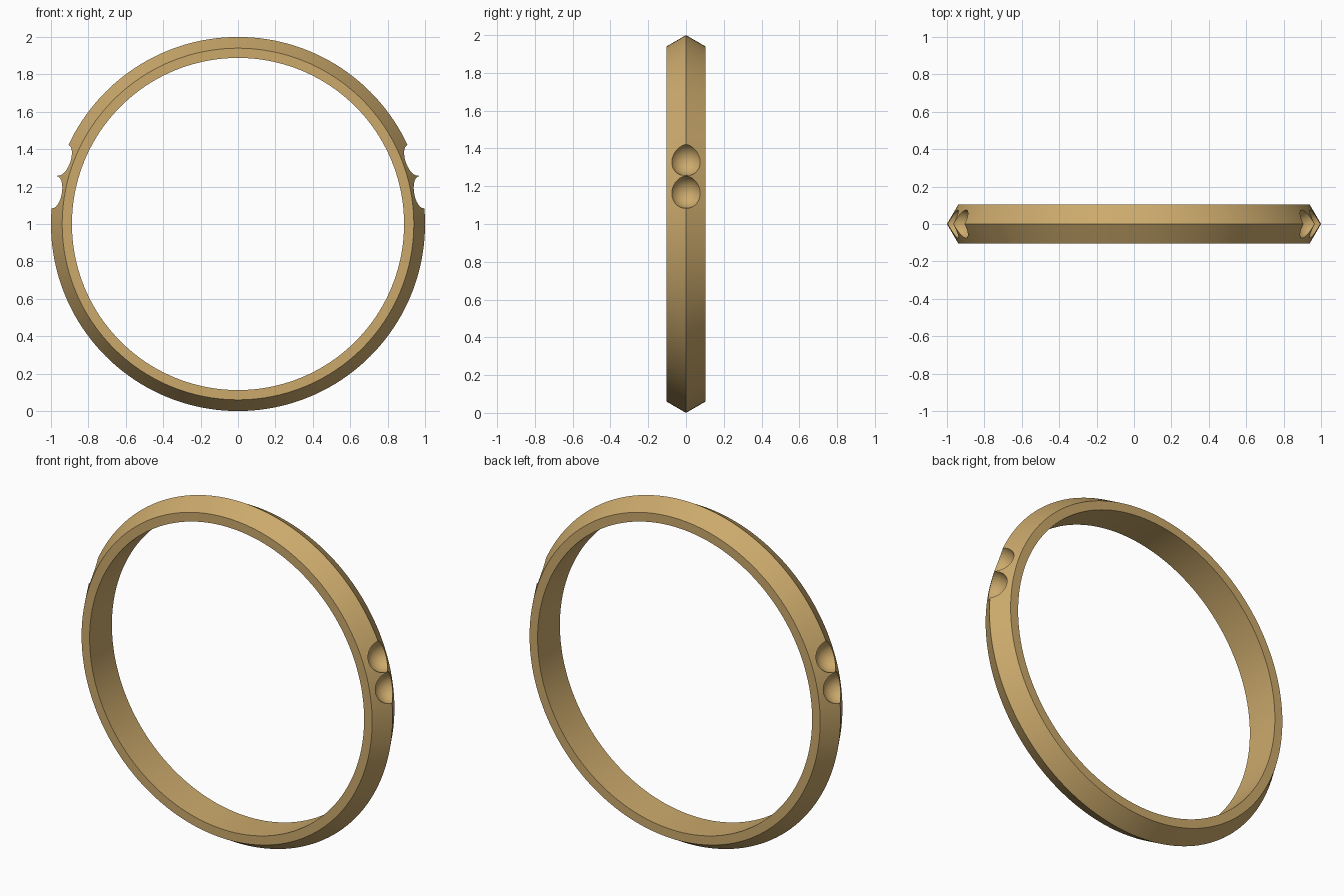
import bpy, bmesh, math

if "Cube" in bpy.data.objects:
    bpy.data.objects.remove(bpy.data.objects["Cube"])

R_OUT, R_SHOULDER, R_IN, HALF_W = 1.0, 0.94, 0.888, 0.103
SEGMENTS = 160
DIMPLE_R = 0.087

# Ring band: pointed profile (radius, y) swept around the y axis
profile = [(R_IN, -HALF_W), (R_SHOULDER, -HALF_W), (R_OUT, 0),
           (R_SHOULDER, HALF_W), (R_IN, HALF_W)]
bm = bmesh.new()
rows = []
for i in range(SEGMENTS):
    a = 2 * math.pi * i / SEGMENTS
    rows.append([bm.verts.new((r * math.cos(a), y, 1 + r * math.sin(a))) for r, y in profile])
n = len(profile)
for i in range(SEGMENTS):
    p, q = rows[i], rows[(i + 1) % SEGMENTS]
    for j in range(n):
        k = (j + 1) % n
        bm.faces.new((p[j], p[k], q[k], q[j]))
bmesh.ops.recalc_face_normals(bm, faces=bm.faces)
mesh = bpy.data.meshes.new("ring_band")
bm.to_mesh(mesh)
bm.free()
ring = bpy.data.objects.new("ring_band", mesh)
bpy.context.collection.objects.link(ring)

# Round dimples: two on each side, just above the middle
bpy.context.view_layer.objects.active = ring
for side in (1, -1):
    for deg in (9.8, 20.0):
        a = math.radians(deg)
        bpy.ops.mesh.primitive_uv_sphere_add(
            segments=40, ring_count=24, radius=DIMPLE_R,
            location=(side * R_OUT * math.cos(a), 0, 1 + R_OUT * math.sin(a)),
            rotation=(0, side * (math.pi / 2 - a), 0))
        cutter = bpy.context.object
        cutter.name = "dimple_cutter"
        cutter.hide_render = True
        mod = ring.modifiers.new("dimple", 'BOOLEAN')
        mod.operation = 'DIFFERENCE'
        mod.solver = 'EXACT'
        mod.object = cutter
        bpy.context.view_layer.objects.active = ring
        bpy.ops.object.modifier_apply(modifier=mod.name)
        bpy.data.objects.remove(cutter, do_unlink=True)

# Smooth curves with crisp edges
bpy.ops.object.select_all(action='DESELECT')
ring.select_set(True)
bpy.context.view_layer.objects.active = ring
bpy.ops.object.shade_smooth_by_angle(angle=math.radians(30))

# Warm gold colour
gold = bpy.data.materials.new("gold")
gold.diffuse_color = (0.6, 0.4, 0.15, 1)
gold.use_nodes = True
gold.node_tree.nodes["Principled BSDF"].inputs["Base Color"].default_value = gold.diffuse_color
ring.data.materials.clear()
ring.data.materials.append(gold)
